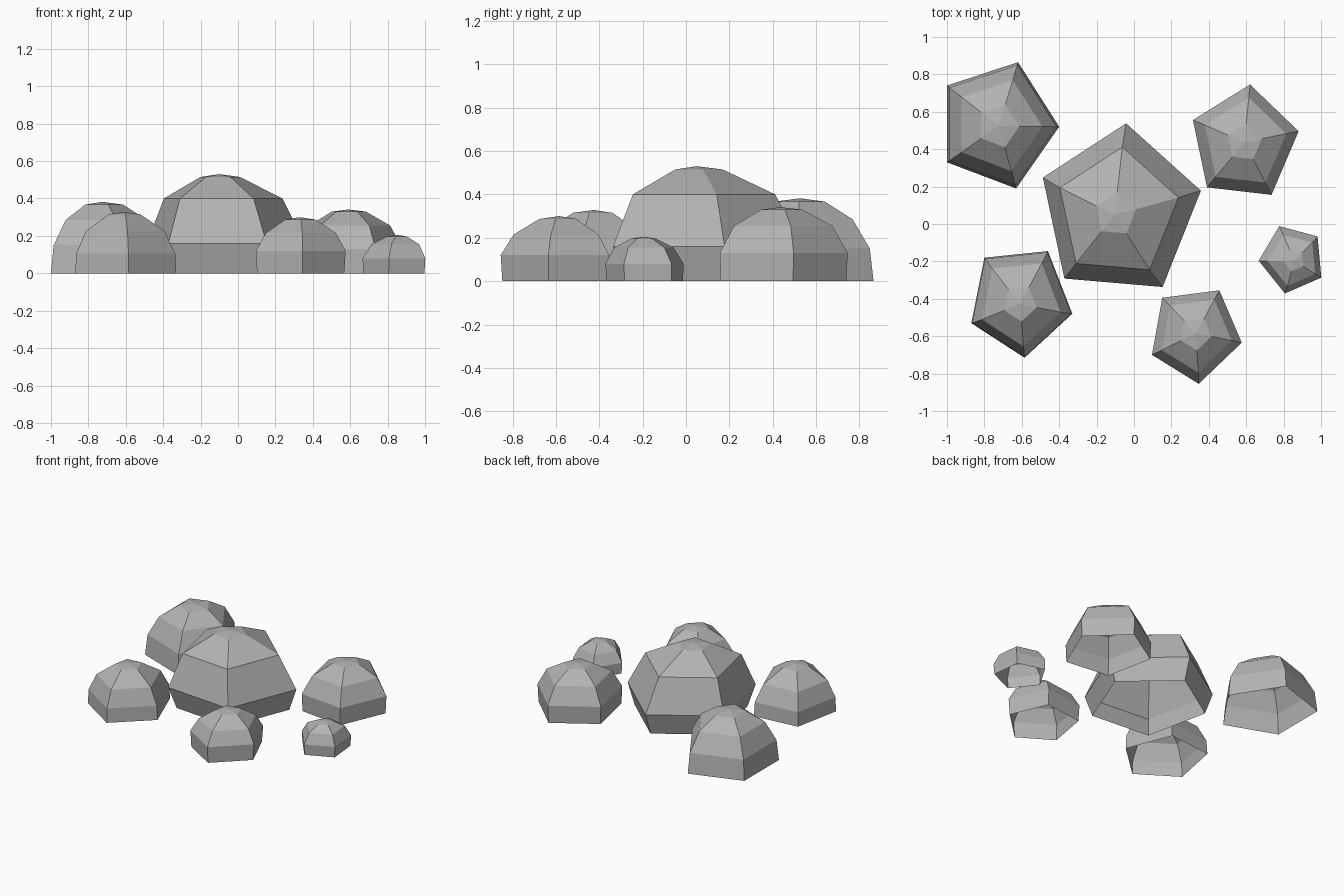
import bpy, bmesh
from mathutils import Vector

stone = bpy.data.materials.new("grey stone")
stone.diffuse_color = (0.45, 0.45, 0.45, 1)


def rock(name, outline, rings, apex):
    """Open-bottomed five-sided dome: outline scaled per (z, scale) ring, leaning to the apex."""
    mid = sum((Vector(p) for p in outline), Vector((0, 0))) / len(outline)
    top = Vector(apex[:2])
    bm = bmesh.new()
    loops = []
    for z, s in rings:
        c = mid.lerp(top, (z / apex[2]) ** 2)
        loops.append([bm.verts.new((*(c + (Vector(p) - mid) * s), z)) for p in outline])
    tip = bm.verts.new(apex)
    n = len(outline)
    for i in range(n):
        j = (i + 1) % n
        for lo, hi in zip(loops, loops[1:]):
            bm.faces.new((lo[i], lo[j], hi[j], hi[i]))
        bm.faces.new((loops[-1][i], loops[-1][j], tip))
    # outlines run clockwise, so turn every face outward
    bmesh.ops.reverse_faces(bm, faces=bm.faces)
    mesh = bpy.data.meshes.new(name)
    bm.to_mesh(mesh)
    bm.free()
    mesh.materials.append(stone)
    bpy.context.collection.objects.link(bpy.data.objects.new(name, mesh))


# Large middle rock, slightly undercut at the ground
rock("middle_rock",
     [(-0.04, 0.54), (0.36, 0.18), (0.155, -0.335), (-0.37, -0.29), (-0.485, 0.25)],
     [(0, 0.88), (0.16, 1), (0.4, 0.75), (0.515, 0.25)], (-0.1, 0.05, 0.53))

# Back pair
rock("back_left_rock",
     [(-0.62, 0.865), (-0.40, 0.52), (-0.63, 0.19), (-1.0, 0.33), (-1.0, 0.74)],
     [(0, 1), (0.15, 0.95), (0.285, 0.72), (0.367, 0.34)], (-0.725, 0.525, 0.382))
rock("back_right_rock",
     [(0.62, 0.745), (0.88, 0.495), (0.735, 0.155), (0.39, 0.195), (0.315, 0.555)],
     [(0, 0.98), (0.13, 1), (0.255, 0.77), (0.33, 0.32)], (0.59, 0.435, 0.341))

# Front pair
rock("front_left_rock",
     [(-0.80, -0.18), (-0.46, -0.145), (-0.33, -0.48), (-0.585, -0.715), (-0.87, -0.53)],
     [(0, 1), (0.105, 0.98), (0.225, 0.78), (0.315, 0.32)], (-0.61, -0.425, 0.328))
rock("front_rock",
     [(0.15, -0.395), (0.455, -0.355), (0.575, -0.635), (0.345, -0.855), (0.095, -0.70)],
     [(0, 0.97), (0.12, 1), (0.215, 0.78), (0.287, 0.34)], (0.33, -0.585, 0.3))

# Small stone on the right
rock("small_rock",
     [(0.775, -0.01), (0.98, -0.065), (1.0, -0.285), (0.805, -0.37), (0.665, -0.195)],
     [(0, 0.98), (0.08, 1), (0.155, 0.76), (0.196, 0.32)], (0.855, -0.195, 0.205))
